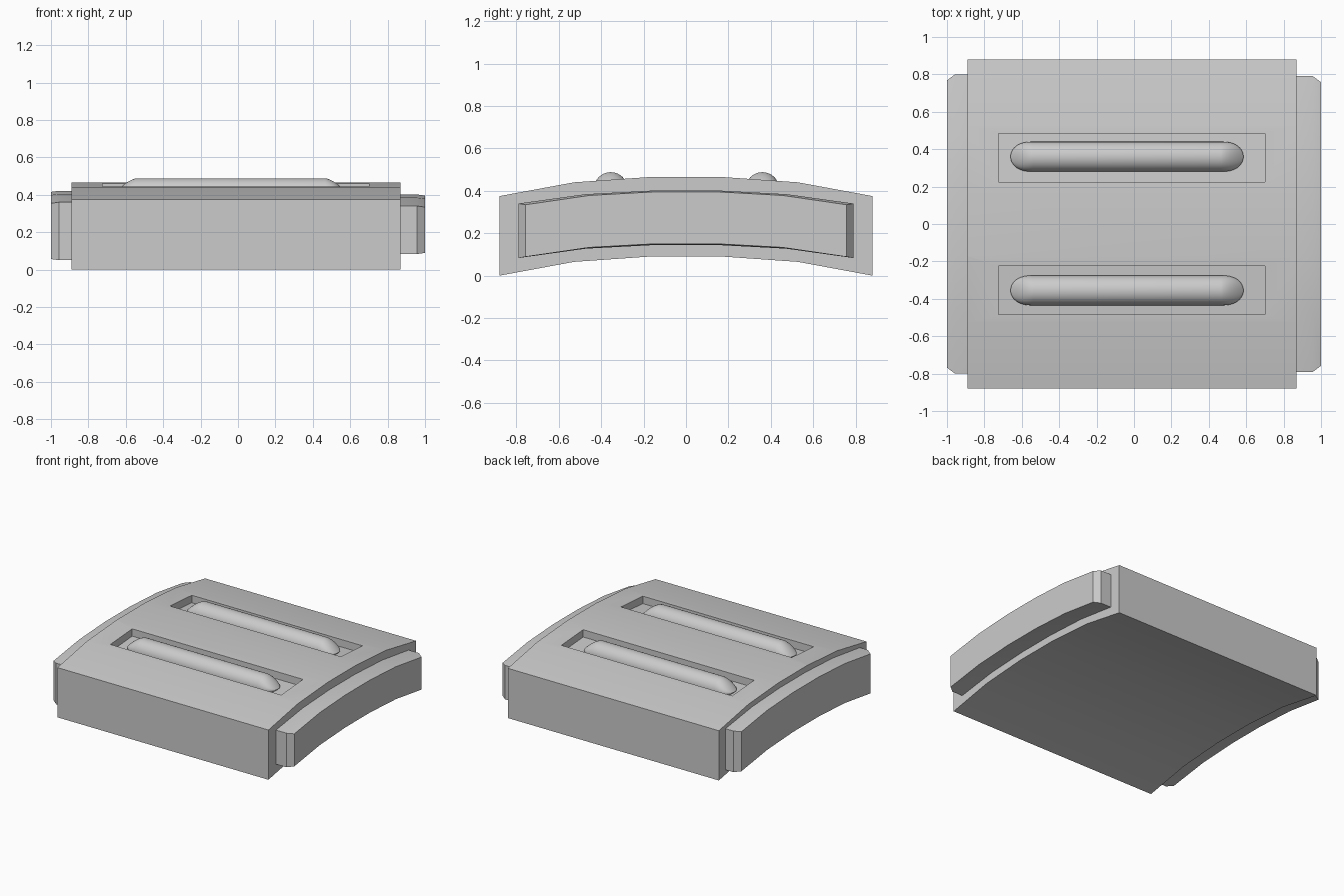
import bpy, bmesh, math

if "Cube" in bpy.data.objects:
    bpy.data.objects.remove(bpy.data.objects["Cube"])


def loft(name, rings, angle=30):
    """Skin a list of equal-length closed rings and cap both ends."""
    bm = bmesh.new()
    loops = [[bm.verts.new(p) for p in ring] for ring in rings]
    n = len(loops[0])
    for a, b in zip(loops, loops[1:]):
        for i in range(n):
            j = (i + 1) % n
            bm.faces.new((a[i], a[j], b[j], b[i]))
    bm.faces.new(loops[0])
    bm.faces.new(loops[-1])
    bmesh.ops.recalc_face_normals(bm, faces=bm.faces)
    me = bpy.data.meshes.new(name)
    bm.to_mesh(me)
    bm.free()
    ob = bpy.data.objects.new(name, me)
    bpy.context.collection.objects.link(ob)
    smooth(ob, angle)
    return ob


def smooth(ob, angle):
    bpy.ops.object.select_all(action='DESELECT')
    ob.select_set(True)
    bpy.context.view_layer.objects.active = ob
    bpy.ops.object.shade_smooth_by_angle(angle=math.radians(angle))


def arch(x, half, bottom, top, scale=1.0):
    """Five-segment arched slab section in the YZ plane."""
    steps = [(-1, 0), (-0.6, 0.065), (-0.195, 0.09),
             (0.195, 0.09), (0.6, 0.065), (1, 0)]
    low = [(x, half * y, bottom + scale * z) for y, z in steps]
    high = [(x, half * y, top + scale * z) for y, z in reversed(steps)]
    return low + high


# arched main plate
body = loft("arched_plate", [arch(-0.89, 0.88, 0, 0.375),
                             arch(0.87, 0.88, 0, 0.375)])

# two slots cut into the top, floors following the slope
for s in (-1, 1):
    def slot_ring(x):
        return [(x, s * 0.225, 0.406), (x, s * 0.485, 0.387),
                (x, s * 0.485, 0.6), (x, s * 0.225, 0.6)]
    cutter = loft("slot_cutter", [slot_ring(-0.725), slot_ring(0.70)])
    cutter.hide_render = True
    mod = body.modifiers.new("slot", 'BOOLEAN')
    mod.operation = 'DIFFERENCE'
    mod.solver = 'EXACT'
    mod.object = cutter
    bpy.context.view_layer.objects.active = body
    bpy.ops.object.modifier_apply(modifier=mod.name)
    bpy.data.objects.remove(cutter)
smooth(body, 30)

# chamfered side tabs: the left one is slightly taller
for name, x0, x1, x2, half, low, high in (
        ("left_tab", -0.87, -0.957, -1.0, 0.80, 0.05, 0.36),
        ("right_tab", 0.85, 0.957, 1.0, 0.79, 0.083, 0.34)):
    loft(name, [arch(x0, half, low, high, 0.68),
                arch(x1, half, low, high, 0.68),
                arch(x2, half - 0.032, low + 0.006, high - 0.006, 0.68)], 20)

# rounded bars lying in the slots
X0, X1, CAP, R = -0.66, 0.585, 0.12, 0.08


def bar_ring(x, t, yc):
    w = R * math.sqrt(1 - t ** 2.5)
    h = R * (1 - t ** 1.6)
    return [(x, yc + w * math.cos(a), 0.408 + h * math.sin(a))
            for a in (2 * math.pi * k / 32 for k in range(32))]


ts = [0.995, 0.97, 0.92, 0.84, 0.72, 0.58, 0.42, 0.25, 0.1, 0]
for name, yc in (("front_bar", -0.355), ("back_bar", 0.36)):
    left = [bar_ring(X0 + CAP * (1 - t), t, yc) for t in ts]
    right = [bar_ring(X1 - CAP * (1 - t), t, yc) for t in reversed(ts)]
    loft(name, left + right, 50)
